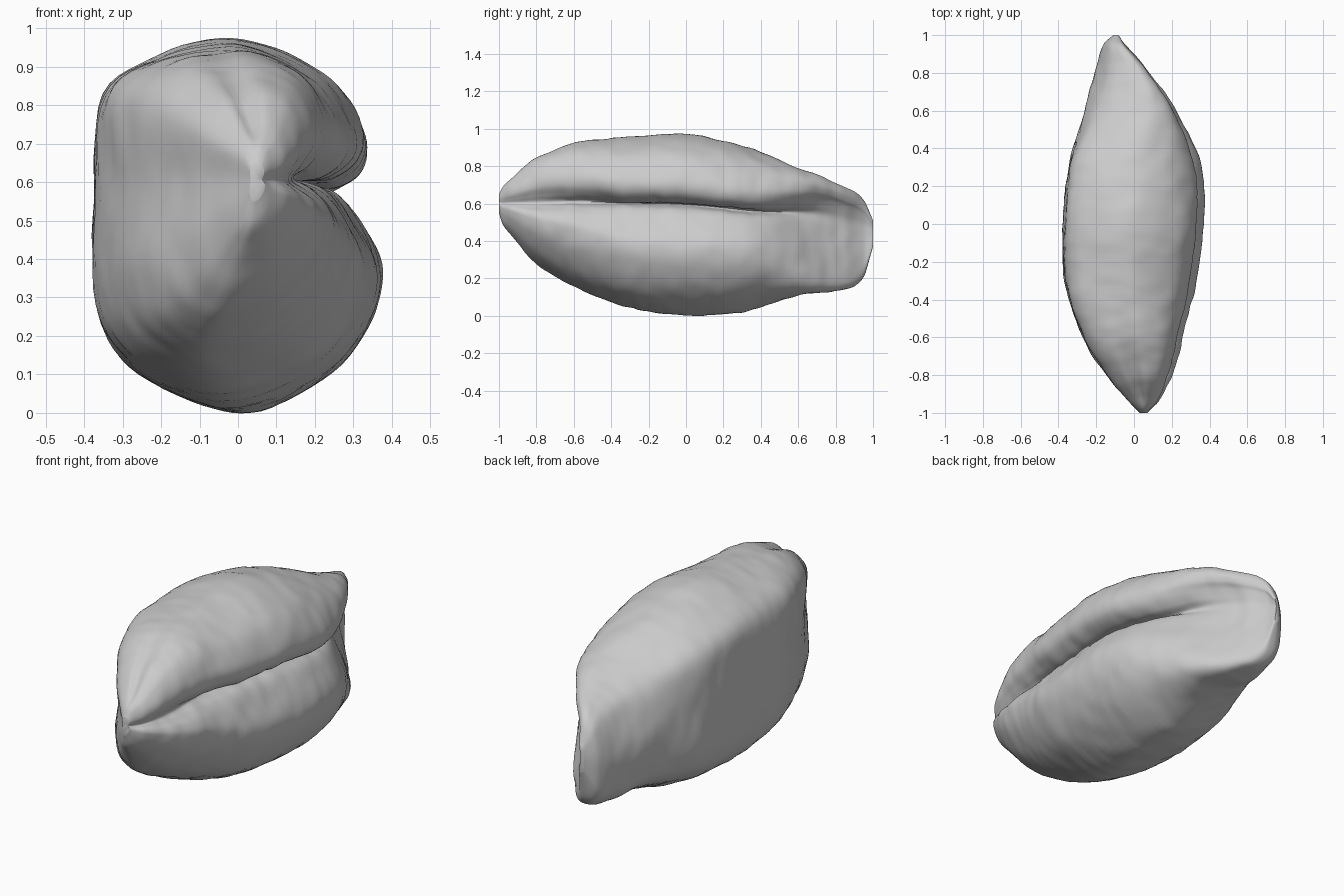
import bpy
import bmesh
import math
from mathutils import Vector, noise

if "Cube" in bpy.data.objects:
    bpy.data.objects.remove(bpy.data.objects["Cube"], do_unlink=True)

RINGS = 110
STEPS = 6  # samples between section points

# Long axis stations: y, left x, right x, bottom z, top z
STATIONS = [
    (-1, .03, .07, .55, .65), (-.98, .01, .09, .49, .69), (-.94, -.03, .13, .44, .73),
    (-.8, -.15, .2, .28, .85), (-.6, -.28, .26, .16, .93), (-.3, -.37, .33, .05, .96),
    (0, -.38, .37, .01, .97), (.3, -.35, .36, .03, .91), (.6, -.26, .25, .11, .79),
    (.85, -.19, .06, .14, .69), (.95, -.16, -.04, .21, .62), (1, -.11, -.08, .37, .51)]

# Cross-sections in a unit box, starting in the crease and passing over the top
FRONT = [(.82, .57), (.87, .63), (.94, .71), (.94, .8), (.87, .89), (.75, .96), (.52, 1),
         (.22, .96), (.03, .84), (.06, .58), (.01, .3), (.06, .1), (.18, .02), (.36, 0),
         (.7, .1), (.93, .27), (1, .41), (.97, .48), (.88, .53)]
MIDDLE = [(.73, .61), (.84, .62), (.93, .67), (.94, .75), (.85, .87), (.7, .95), (.49, 1),
          (.24, .96), (.04, .85), (.01, .57), (.02, .27), (.13, .12), (.38, .01), (.58, 0),
          (.83, .1), (.97, .25), (1, .38), (.93, .5), (.85, .58)]
BACK = [(.66, .68), (.71, .75), (.79, .82), (.88, .87), (.92, .93), (.87, .98), (.76, 1),
        (.52, .97), (.22, .86), (0, .57), (.02, .27), (.12, .12), (.4, .02), (.75, 0),
        (.91, .03), (.94, .11), (.85, .27), (.73, .45), (.67, .59)]


def smoothstep(low, high, value):
    t = min(max((value - low) / (high - low), 0), 1)
    return t * t * (3 - 2 * t)


def hermite(a, b, slope_a, slope_b, t):
    s = t * t * (3 - 2 * t)
    return a + (b - a) * s + slope_a * t * (1 - t) ** 2 - slope_b * t * t * (1 - t)


def closed_curve(points):
    """Smooth closed curve through the section points."""
    count = len(points)
    result = []
    for i in range(count):
        before, a, b, after = (Vector(points[(i + k) % count]) for k in (-1, 0, 1, 2))
        for step in range(STEPS):
            result.append(hermite(a, b, (b - before) / 2, (after - a) / 2, step / STEPS))
    return result


def slope(index, column):
    low, high = STATIONS[max(index - 1, 0)], STATIONS[min(index + 1, len(STATIONS) - 1)]
    return (high[column] - low[column]) / (high[0] - low[0])


def extents(y):
    """Left, right, bottom and top limits of the kernel at one station."""
    i = 0
    while i < len(STATIONS) - 2 and y > STATIONS[i + 1][0]:
        i += 1
    a, b = STATIONS[i], STATIONS[i + 1]
    span = b[0] - a[0]
    t = (y - a[0]) / span
    return [hermite(a[c], b[c], slope(i, c) * span, slope(i + 1, c) * span, t)
            for c in range(1, len(a))]


def wrinkle(point):
    """Fine wrinkles running across the skin, with broader lumps."""
    lumps = noise.noise(point * 5)
    folds = noise.noise(Vector((point.x * 9, point.y * 18, point.z * 9)))
    return .008 * lumps + .005 * folds


def build_kernel():
    front, middle, back = (closed_curve(s) for s in (FRONT, MIDDLE, BACK))
    bm = bmesh.new()
    rings = []
    for r in range(RINGS + 1):
        y = -math.cos(math.pi * r / RINGS)
        left, right, bottom, top = extents(y)
        to_front = 1 - smoothstep(-.9, -.2, y)
        to_back = smoothstep(.3, .85, y)
        ring = []
        for f, m, b in zip(front, middle, back):
            uv = m + (f - m) * to_front + (b - m) * to_back
            x = left + (right - left) * uv.x
            z = bottom + (top - bottom) * uv.y
            # Shallow furrow beside the crest of the front end
            furrow = math.exp(-((uv.x - .45) / .1) ** 2) * smoothstep(.4, .9, uv.y)
            z -= .03 * furrow * to_front * smoothstep(-1, -.85, y)
            ring.append(bm.verts.new((x, y, z)))
        rings.append(ring)
    for a, b in zip(rings, rings[1:]):
        for i in range(len(a)):
            j = (i + 1) % len(a)
            bm.faces.new((a[i], a[j], b[j], b[i]))
    bm.faces.new(rings[0])
    bm.faces.new(rings[-1])
    bmesh.ops.recalc_face_normals(bm, faces=bm.faces)
    bm.normal_update()
    # Wrinkled skin, fading out at the two tips
    moves = [(v, v.normal * wrinkle(v.co) * (1 - abs(v.co.y) ** 8)) for v in bm.verts]
    for v, move in moves:
        v.co += move
    mesh = bpy.data.meshes.new("kernel")
    bm.to_mesh(mesh)
    bm.free()
    obj = bpy.data.objects.new("kernel", mesh)
    bpy.context.collection.objects.link(obj)
    return obj


# Plain pale grey skin
grey = bpy.data.materials.new("pale grey")
grey.use_nodes = True
colour = (.6, .6, .6, 1)
grey.diffuse_color = colour
grey.node_tree.nodes["Principled BSDF"].inputs["Base Color"].default_value = colour

kernel = build_kernel()
kernel.data.materials.append(grey)
bpy.context.view_layer.objects.active = kernel
kernel.select_set(True)
bpy.ops.object.shade_smooth_by_angle(angle=math.radians(60))
